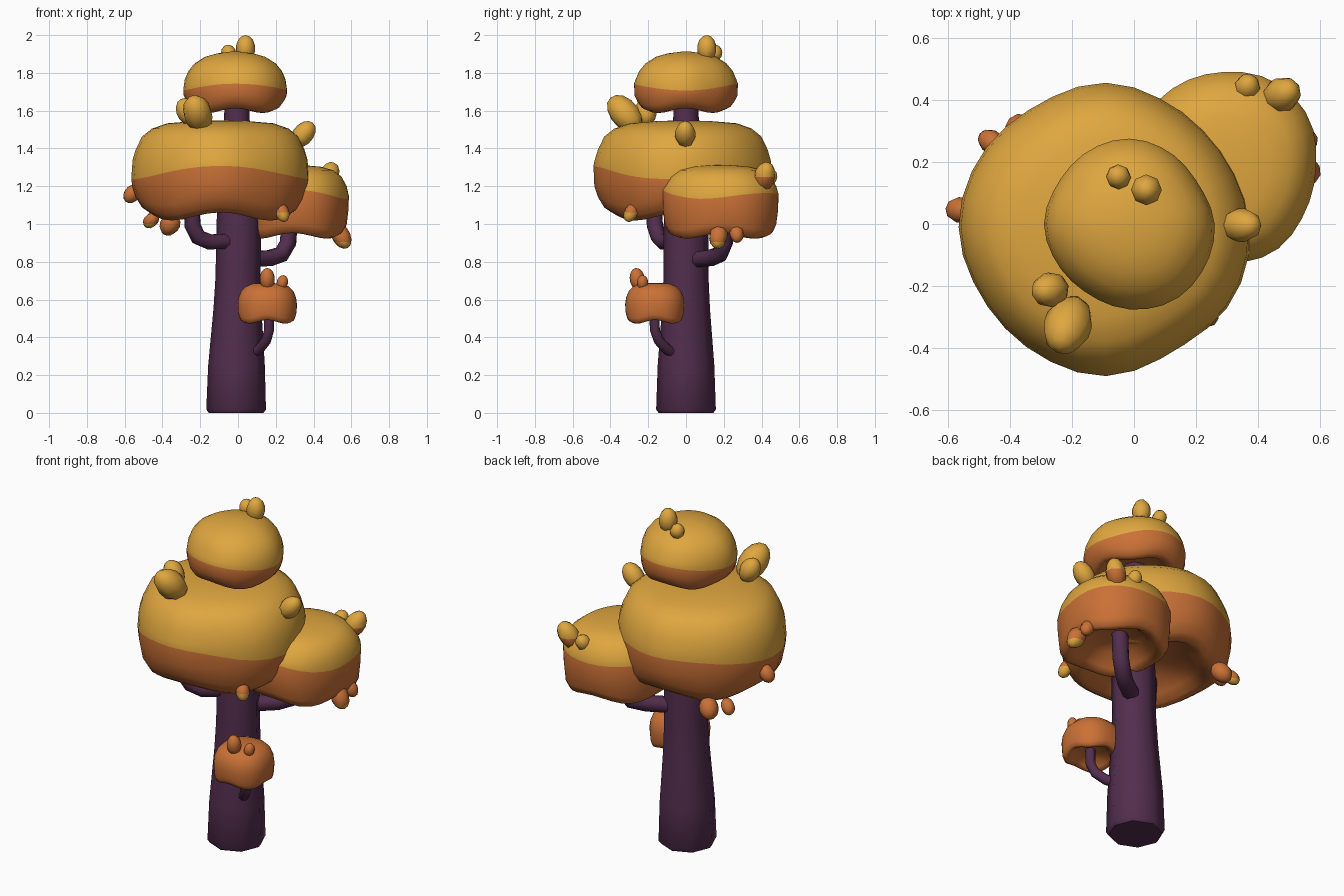
import bpy, bmesh, math
from mathutils import Vector

if "Cube" in bpy.data.objects:
    bpy.data.objects.remove(bpy.data.objects["Cube"])


def material(name, rgb):
    m = bpy.data.materials.new(name)
    m.diffuse_color = (*rgb, 1)
    m.use_nodes = True
    m.node_tree.nodes["Principled BSDF"].inputs["Base Color"].default_value = m.diffuse_color
    return m


GOLD = material("gold_leaf", (0.74, 0.385, 0.05))
ORANGE = material("orange_leaf", (0.59, 0.165, 0.037))
PURPLE = material("purple_bark", (0.085, 0.027, 0.075))


def finish(bm, name, mats, angle=60):
    bmesh.ops.recalc_face_normals(bm, faces=bm.faces)
    me = bpy.data.meshes.new(name)
    bm.to_mesh(me)
    bm.free()
    for m in mats:
        me.materials.append(m)
    ob = bpy.data.objects.new(name, me)
    bpy.context.collection.objects.link(ob)
    bpy.ops.object.select_all(action='DESELECT')
    ob.select_set(True)
    bpy.context.view_layer.objects.active = ob
    bpy.ops.object.shade_smooth_by_angle(angle=math.radians(angle))
    return ob


def loft(bm, rings, index_of=lambda i: 0):
    """Skin a list of point rings and close both ends."""
    vs = [[bm.verts.new(p) for p in ring] for ring in rings]
    n = len(vs[0])
    for i in range(len(vs) - 1):
        for j in range(n):
            k = (j + 1) % n
            f = bm.faces.new((vs[i][j], vs[i][k], vs[i + 1][k], vs[i + 1][j]))
            f.material_index = index_of(i)
    bm.faces.new(vs[0][::-1]).material_index = index_of(0)
    bm.faces.new(vs[-1]).material_index = index_of(len(vs) - 2)


def outline(radii, t):
    """Cyclic smooth interpolation of radii; t in 0..1."""
    n = len(radii)
    i, f = divmod(t * n, 1)
    a, b, c, d = (radii[(int(i) + k) % n] for k in (-1, 0, 1, 2))
    return b + f * (c - a + f * (2*a - 5*b + 4*c - d + f * (3*(b - c) + d - a))) / 2


def canopy(name, center, radii, under, over, rim_wave, border, gold=True):
    """Mushroom-like leaf mass; border(angle) is the height of the colour line."""
    n = 32
    prof = under + [(1.0, None)] + over
    split = len(under)
    rings = []
    for r, z in prof:
        ring = []
        for j in range(n):
            a = 2 * math.pi * j / n
            rad = outline(radii, j / n) * r
            if z is None:
                h = border(a)
            elif z < under[-1][1] - 0.01 and r > 0.5:
                h = z + rim_wave * math.cos(4 * a)
            else:
                h = z
            ring.append((center[0] + rad * math.cos(a), center[1] + rad * math.sin(a), h))
        rings.append(ring)
    bm = bmesh.new()
    loft(bm, rings, lambda i: 1 if gold and i >= split else 0)
    finish(bm, name, [ORANGE, GOLD])


# Leaf canopies
canopy("main_canopy", (-0.09, -0.01),
       [.465, .447, .445, .465, .452, .465, .475, .46, .465, .48, .455, .47],
       [(.15, 1.15), (.45, 1.13), (.62, 1.08), (.72, 1.045), (.8, 1.04), (.88, 1.065), (.95, 1.12), (.99, 1.2)],
       [(.985, 1.34), (.95, 1.395), (.88, 1.463), (.77, 1.505), (.6, 1.533), (.3, 1.545), (.08, 1.548)],
       0.022, lambda a: 1.27 - 0.03 * math.cos(2 * a) + 0.008 * math.sin(3 * a))
canopy("side_canopy", (0.29, 0.185),
       [.297, .315, .318, .305, .302, .3, .3, .3, .3, .31, .318, .3],
       [(.15, 1.04), (.5, 1.02), (.7, .96), (.82, .937), (.9, .945), (.96, .985), (.99, 1.07)],
       [(.96, 1.2), (.87, 1.25), (.72, 1.285), (.5, 1.303), (.25, 1.31), (.08, 1.312)],
       0.015, lambda a: 1.155 - 0.015 * math.cos(2 * a) + 0.012 * math.sin(3 * a))
canopy("top_canopy", (-0.015, 0),
       [.275, .257, .265, .275, .27, .265, .275, .265, .262, .275, .285, .28],
       [(.15, 1.65), (.5, 1.64), (.66, 1.615), (.76, 1.6), (.86, 1.61), (.94, 1.64), (.99, 1.68)],
       [(.97, 1.765), (.9, 1.81), (.78, 1.85), (.58, 1.885), (.35, 1.903), (.1, 1.912)],
       0.012, lambda a: 1.725 - 0.018 * math.cos(2 * a))
canopy("small_canopy", (0.155, -0.165), [.157, .163, .163] * 4,
       [(.15, .53), (.5, .52), (.7, .495), (.82, .482), (.92, .487), (.97, .51), (.99, .54)],
       [(.97, .61), (.88, .645), (.72, .67), (.5, .684), (.1, .688)],
       0.01, lambda a: .575, False)


# Leaf knobs: name, centre, axis, radius, half length, split height, gold above split
UP, DOWN = 9, -9
KNOBS = [
    ("crown_knob_large", (.04, .11, 1.93), (0, 0, 1), .051, .07, DOWN, True),
    ("crown_knob_small", (-.05, .152, 1.905), (-.2, .2, 1), .04, .045, DOWN, True),
    ("front_knob_large", (-.213, -.325, 1.585), (-.2, -.55, .6), .078, .115, DOWN, True),
    ("front_knob_small", (-.27, -.212, 1.595), (-.4, -.1, .8), .057, .075, DOWN, True),
    ("right_knob", (.345, -.004, 1.475), (.55, 0, .65), .055, .08, DOWN, True),
    ("low_front_knob", (.235, -.292, 1.06), (.25, -.35, -.8), .037, .053, 1.06, False),
    ("left_knob", (-.56, .045, 1.16), (-.5, .05, -.6), .042, .055, UP, True),
    ("back_left_knob_small", (-.46, .265, 1.02), (-.5, .35, -.5), .038, .05, 1.0, False),
    ("back_left_knob_large", (-.36, .3, .998), (-.3, .3, -.5), .053, .065, UP, True),
    ("side_knob_small", (.365, .44, 1.245), (.1, .4, .6), .042, .05, DOWN, True),
    ("side_knob_large", (.475, .415, 1.25), (.35, .2, .7), .057, .085, 1.25, True),
    ("side_low_knob_large", (.545, .172, .938), (.4, -.1, -.7), .05, .075, .905, False),
    ("side_low_knob_small", (.55, .268, .95), (.4, .1, -.7), .039, .053, UP, True),
    ("small_canopy_knob_large", (.155, -.258, .708), (0, -.15, 1), .04, .06, UP, True),
    ("small_canopy_knob_small", (.235, -.23, .69), (.2, 0, 1), .03, .04, UP, True),
]
for name, c, axis, r, half, split, above in KNOBS:
    bm = bmesh.new()
    bmesh.ops.create_uvsphere(bm, u_segments=8, v_segments=7, radius=1)
    q = Vector(axis).to_track_quat('Z', 'Y')
    for v in bm.verts:
        v.co = q @ Vector((v.co.x * r, v.co.y * r, v.co.z * half)) + Vector(c)
    bmesh.ops.bisect_plane(bm, geom=bm.verts[:] + bm.edges[:] + bm.faces[:],
                           plane_co=(0, 0, split), plane_no=(0, 0, 1))
    for f in bm.faces:
        f.material_index = int((f.calc_center_median().z > split) == above)
        if split == UP:
            f.material_index = 0
    finish(bm, name, [ORANGE, GOLD])


# Trunk: tapered octagon with a softened foot
bm = bmesh.new()
loft(bm, [[(cx + r * math.cos(j * math.pi / 4), r * math.sin(j * math.pi / 4), z) for j in range(8)]
          for cx, r, z in [(-.01, .145, 0), (-.01, .158, .018), (-.008, .15, .25), (-.003, .127, .55),
                           (0, .119, .72), (.004, .118, 1.0), (0, .1, 1.25), (-.006, .068, 1.55),
                           (-.006, .064, 1.68)]])
finish(bm, "trunk", [PURPLE], 50)


# Branches: bent tubes
def branch(name, pts, r):
    pts = [Vector(p) for p in pts]
    side = (pts[-1] - pts[0]).cross(Vector((0, 0, 1))).normalized()
    rings = []
    for i, p in enumerate(pts):
        d = (pts[min(i + 1, len(pts) - 1)] - pts[max(i - 1, 0)]).normalized()
        up = side.cross(d)
        rings.append([p + r * (math.cos(a) * side + math.sin(a) * up)
                      for a in (math.pi * (j / 4 + .125) for j in range(8))])
    bm = bmesh.new()
    loft(bm, rings)
    finish(bm, name, [PURPLE], 50)


branch("left_branch", [(-.04, -.05, .91), (-.15, -.12, .905), (-.21, -.145, .93),
                       (-.24, -.165, .99), (-.25, -.17, 1.15)], .043)
branch("right_branch", [(.04, .04, .81), (.17, .13, .82), (.23, .18, .84),
                        (.265, .205, .9), (.275, .21, 1.06)], .045)
branch("small_branch", [(.06, -.05, .31), (.11, -.1, .335), (.15, -.145, .385),
                        (.165, -.165, .44), (.165, -.168, .56)], .028)
